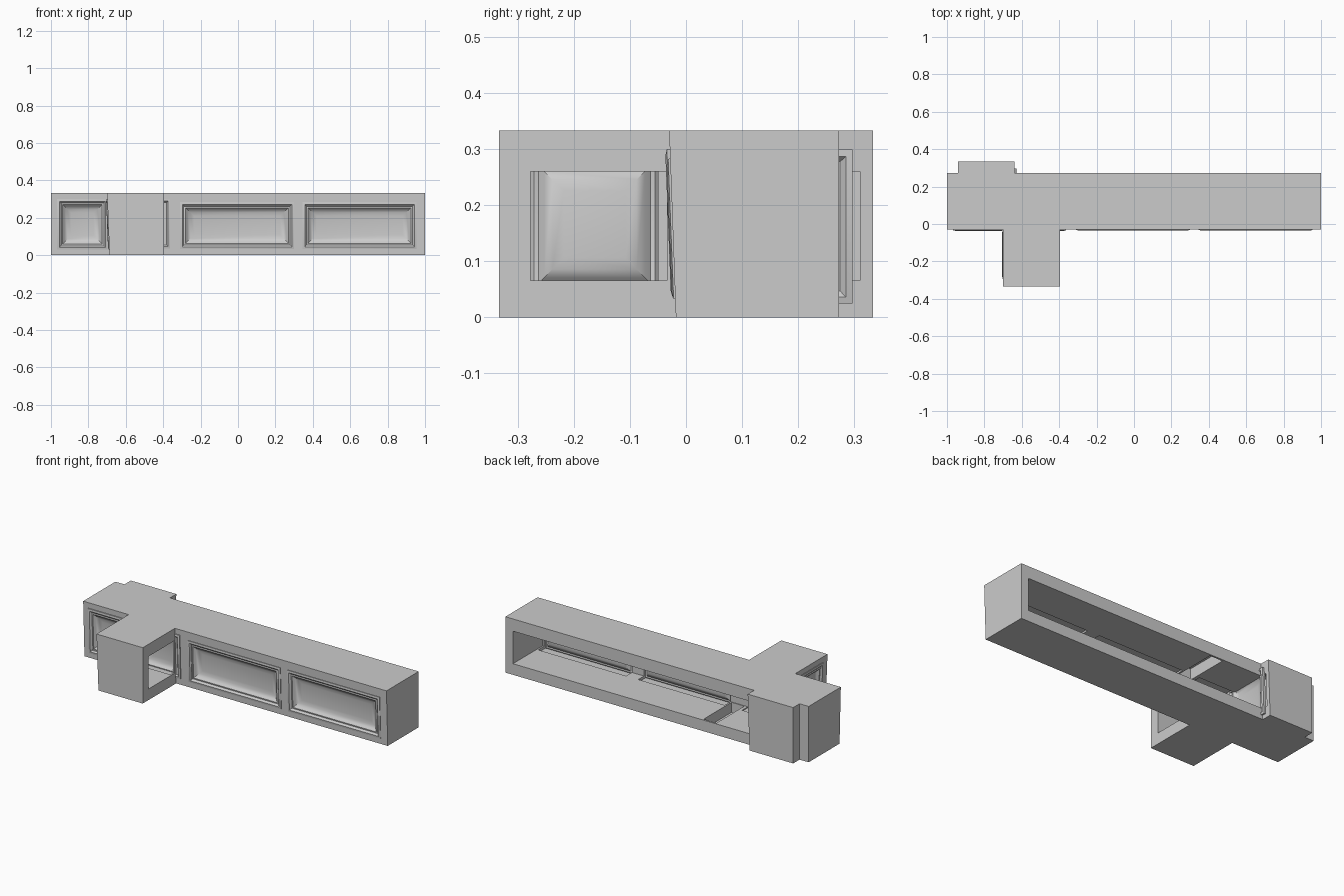
import bpy, bmesh, math
from mathutils import Matrix

if "Cube" in bpy.data.objects:
    bpy.data.objects.remove(bpy.data.objects["Cube"])

H = 0.333
TILT = math.atan(0.013 / H)


def mesh_object(name, bm):
    bmesh.ops.recalc_face_normals(bm, faces=bm.faces)
    me = bpy.data.meshes.new(name)
    bm.to_mesh(me)
    bm.free()
    ob = bpy.data.objects.new(name, me)
    bpy.context.collection.objects.link(ob)
    return ob


def prism(name, bottom, top):
    bm = bmesh.new()
    lo = [bm.verts.new((x, y, 0)) for x, y in bottom]
    hi = [bm.verts.new((x, y, H)) for x, y in top]
    n = len(lo)
    bm.faces.new(lo)
    bm.faces.new(hi)
    for i in range(n):
        j = (i + 1) % n
        bm.faces.new((lo[i], lo[j], hi[j], hi[i]))
    return mesh_object(name, bm)


def cut(target, xs, ys, zs):
    bm = bmesh.new()
    bmesh.ops.create_cube(bm, size=1)
    for v in bm.verts:
        v.co = [r[0] if c < 0 else r[1] for c, r in zip(v.co, (xs, ys, zs))]
    cutter = mesh_object("cutter", bm)
    cutter.hide_render = True
    mod = target.modifiers.new("opening", 'BOOLEAN')
    mod.operation = 'DIFFERENCE'
    mod.solver = 'EXACT'
    mod.object = cutter
    bpy.context.view_layer.objects.active = target
    bpy.ops.object.modifier_apply(modifier=mod.name)
    bpy.data.objects.remove(cutter)


# Moulding profile: distance in from the edge, depth behind the wall face
PROFILE = [(0, 0.012), (0, -0.003), (0.012, -0.006), (0.022, 0.004),
           (0.03, 0.002), (0.04, 0.012), (0.055, 0.022), (0.075, 0.026)]


def panel(name, center, w, h, turn=0):
    bm = bmesh.new()
    rings = []
    for inset, d in PROFILE:
        a, b = w / 2 - inset, h / 2 - inset
        rings.append([bm.verts.new((sx * a, d, sz * b))
                      for sx, sz in ((-1, -1), (1, -1), (1, 1), (-1, 1))])
    for r, s in zip(rings, rings[1:]):
        for i in range(4):
            j = (i + 1) % 4
            bm.faces.new((r[i], r[j], s[j], s[i]))
    bm.faces.new(rings[-1])
    ob = mesh_object(name, bm)
    ob.matrix_world = (Matrix.Translation(center)
                       @ Matrix.Rotation(math.radians(turn), 4, 'Z')
                       @ Matrix.Rotation(TILT, 4, 'X'))
    bpy.ops.object.select_all(action='DESELECT')
    ob.select_set(True)
    bpy.context.view_layer.objects.active = ob
    bpy.ops.object.shade_smooth_by_angle(angle=math.radians(35))


def outline(front, leg_left, bump_right):
    return [(-1, front), (leg_left, front), (leg_left, -0.333), (-0.395, -0.333),
            (-0.395, front), (1, front), (1, 0.273), (bump_right, 0.273),
            (bump_right, 0.333), (-0.94, 0.333), (-0.94, 0.273), (-1, 0.273)]


# Long body with the front leg and back step; panelled walls lean slightly
body = prism("corridor_body", outline(-0.018, -0.687, -0.652), outline(-0.03, -0.70, -0.64))

# Long opening at the back, and side opening of the leg
cut(body, (-0.68, 0.95), (-0.004, 0.31), (0.066, 0.26))
cut(body, (-0.665, -0.3), (-0.277, -0.034), (0.066, 0.26))
# Gap in floor and ceiling where the two passages meet
cut(body, (-0.385, -0.30), (0.0, 0.262), (0.006, 0.327))

# Openings behind the relief panels
for x0, x1 in ((-0.29, 0.28), (0.36, 0.94)):
    cut(body, (x0, x1), (-0.1, 0.05), (0.05, 0.27))
cut(body, (-0.95, -0.72), (-0.1, 0.03), (0.055, 0.275))
cut(body, (-0.63, -0.405), (-0.06, 0.05), (0.06, 0.27))
cut(body, (-0.75, -0.64), (-0.277, -0.05), (0.06, 0.27))

# Front relief panels
panel("front_panel_middle", (-0.005, -0.024, 0.158), 0.61, 0.25)
panel("front_panel_right", (0.65, -0.024, 0.158), 0.61, 0.25)
panel("front_panel_left", (-0.832, -0.026, 0.165), 0.27, 0.27)
panel("front_panel_behind_leg", (-0.50, -0.026, 0.168), 0.275, 0.265)

# Panels on the leg and at the inner end of the passage
panel("leg_panel", (-0.694, -0.163, 0.165), 0.26, 0.27, -90)
panel("passage_end_panel", (-0.638, 0.157, 0.162), 0.28, 0.275, 90)
